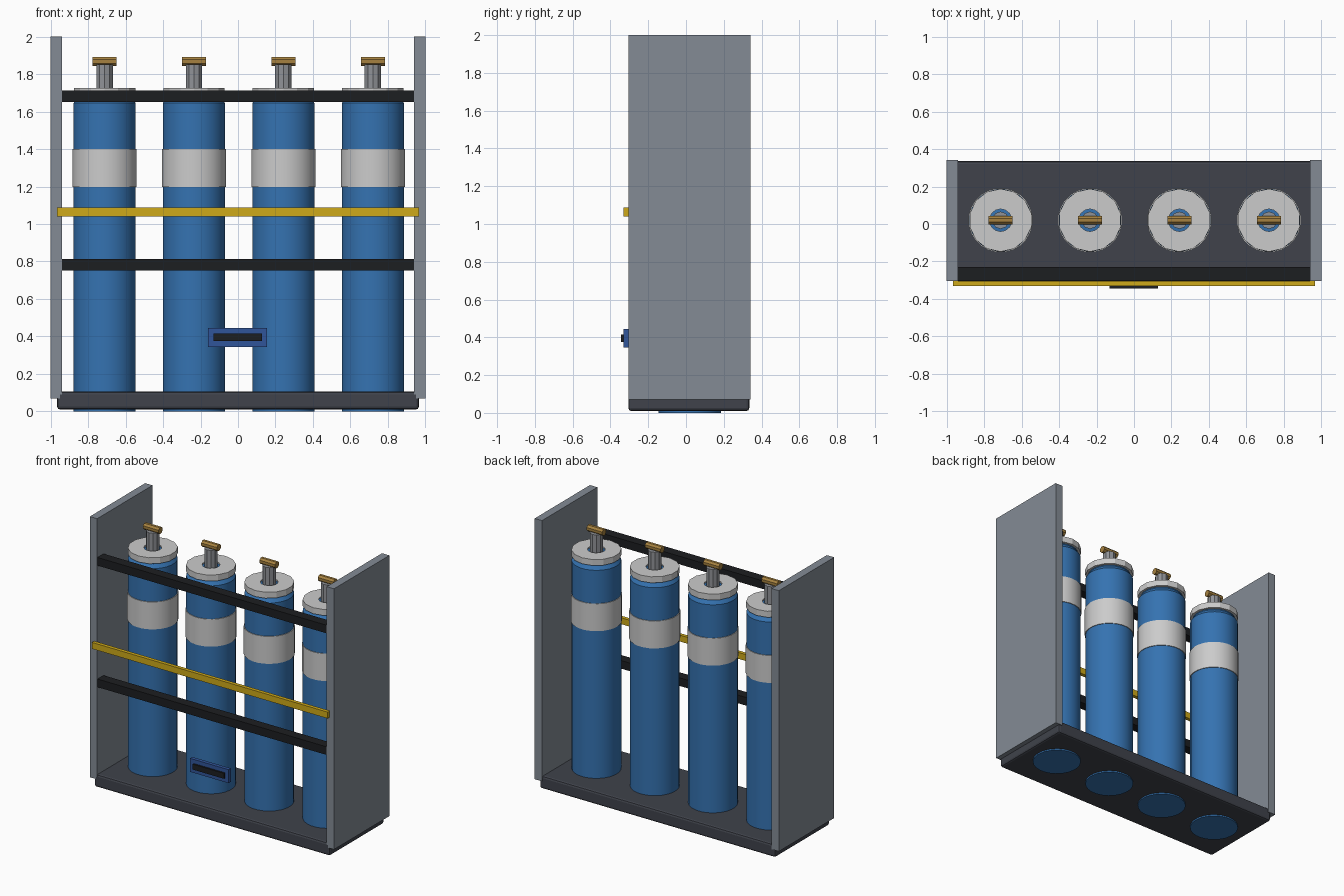
import bpy, bmesh, math
from mathutils import Matrix

if "Cube" in bpy.data.objects:
    bpy.data.objects.remove(bpy.data.objects["Cube"])


def material(name, rgb):
    m = bpy.data.materials.new(name)
    m.diffuse_color = (*rgb, 1)
    m.use_nodes = True
    m.node_tree.nodes["Principled BSDF"].inputs["Base Color"].default_value = m.diffuse_color
    return m


PANEL = material("panel_grey", (0.23, 0.26, 0.30))
BASE = material("base_grey", (0.05, 0.055, 0.07))
BLACK = material("black", (0.012, 0.013, 0.015))
YELLOW = material("yellow", (0.62, 0.40, 0.01))
BLUE = material("cylinder_blue", (0.035, 0.17, 0.44))
NAVY = material("plate_blue", (0.03, 0.09, 0.32))
WHITE = material("light_grey", (0.62, 0.64, 0.65))
STEEL = material("steel", (0.28, 0.29, 0.31))
BRASS = material("brass", (0.38, 0.22, 0.05))


def finish(name, bm, mat, smooth=False):
    bmesh.ops.recalc_face_normals(bm, faces=bm.faces)
    me = bpy.data.meshes.new(name)
    bm.to_mesh(me)
    bm.free()
    me.materials.append(mat)
    ob = bpy.data.objects.new(name, me)
    bpy.context.collection.objects.link(ob)
    if smooth:
        bpy.ops.object.select_all(action='DESELECT')
        ob.select_set(True)
        bpy.context.view_layer.objects.active = ob
        bpy.ops.object.shade_smooth_by_angle(angle=math.radians(30))
    return ob


def box(name, lo, hi, mat, bevel=0.0):
    bm = bmesh.new()
    bmesh.ops.create_cube(bm, size=1)
    for v in bm.verts:
        v.co = [(a + b) / 2 + c * (b - a) for a, b, c in zip(lo, hi, v.co)]
    if bevel:
        bmesh.ops.bevel(bm, geom=bm.edges[:], offset=bevel, segments=2,
                        profile=0.5, affect='EDGES')
    return finish(name, bm, mat)


def lathe(name, profile, sides, mat, at, closed=False, smooth=False, along_x=False):
    """Revolve (radius, height) points about z; closed joins last point to first."""
    bm = bmesh.new()
    rings = []
    for r, z in profile:
        rings.append([bm.verts.new((r * math.cos(2 * math.pi * (i + 0.5) / sides),
                                    r * math.sin(2 * math.pi * (i + 0.5) / sides), z))
                      for i in range(sides)])
    pairs = list(zip(rings, rings[1:]))
    if closed:
        pairs.append((rings[-1], rings[0]))
    for a, b in pairs:
        for i in range(sides):
            j = (i + 1) % sides
            bm.faces.new((a[i], a[j], b[j], b[i]))
    if not closed:
        bm.faces.new(rings[0])
        bm.faces.new(rings[-1])
    if along_x:
        bm.transform(Matrix.Rotation(math.pi / 2, 4, 'Y'))
    bm.transform(Matrix.Translation(at))
    return finish(name, bm, mat, smooth)


# Rack: base tray, side panels, front rails
box("base_tray", (-0.965, -0.305, 0.01), (0.965, 0.335, 0.105), BASE, 0.015)
for side, x in (("left", -0.97), ("right", 0.97)):
    box(side + "_panel", (x - 0.03, -0.305, 0.07), (x + 0.03, 0.342, 2.0), PANEL)
for level, z in (("lower", 0.782), ("upper", 1.682)):
    box(level + "_rail", (-0.945, -0.302, z - 0.03), (0.945, -0.23, z + 0.03), BLACK)
box("yellow_bar", (-0.965, -0.33, 1.04), (0.965, -0.303, 1.087), YELLOW)

# Front plate, standing free of the cylinders
box("front_plate", (-0.16, -0.332, 0.345), (0.155, -0.305, 0.445), NAVY)
box("front_plate_slot", (-0.13, -0.345, 0.375), (0.127, -0.33, 0.415), BLACK)

# Gas cylinders
for n, x in enumerate((-0.712, -0.235, 0.242, 0.72), 1):
    at = (x, 0.02, 0)
    lathe(f"cylinder_body_{n}", [(0.167, 0), (0.167, 1.645), (0.148, 1.672),
                                 (0.148, 1.70), (0.065, 1.715)], 24, BLUE, at, smooth=True)
    lathe(f"cylinder_band_{n}", [(0.164, 1.197), (0.172, 1.197), (0.172, 1.40),
                                 (0.164, 1.40)], 24, WHITE, at, closed=True, smooth=True)
    lathe(f"cylinder_collar_{n}", [(0.06, 1.68), (0.168, 1.68), (0.168, 1.725),
                                   (0.06, 1.725)], 14, WHITE, at, closed=True)
    lathe(f"valve_stem_{n}", [(0.046, 1.70), (0.046, 1.85)], 10, STEEL, at)
    lathe(f"valve_handle_{n}", [(0.025, -0.064), (0.025, 0.064)], 8, BRASS,
          (x, 0.02, 1.867), along_x=True)
